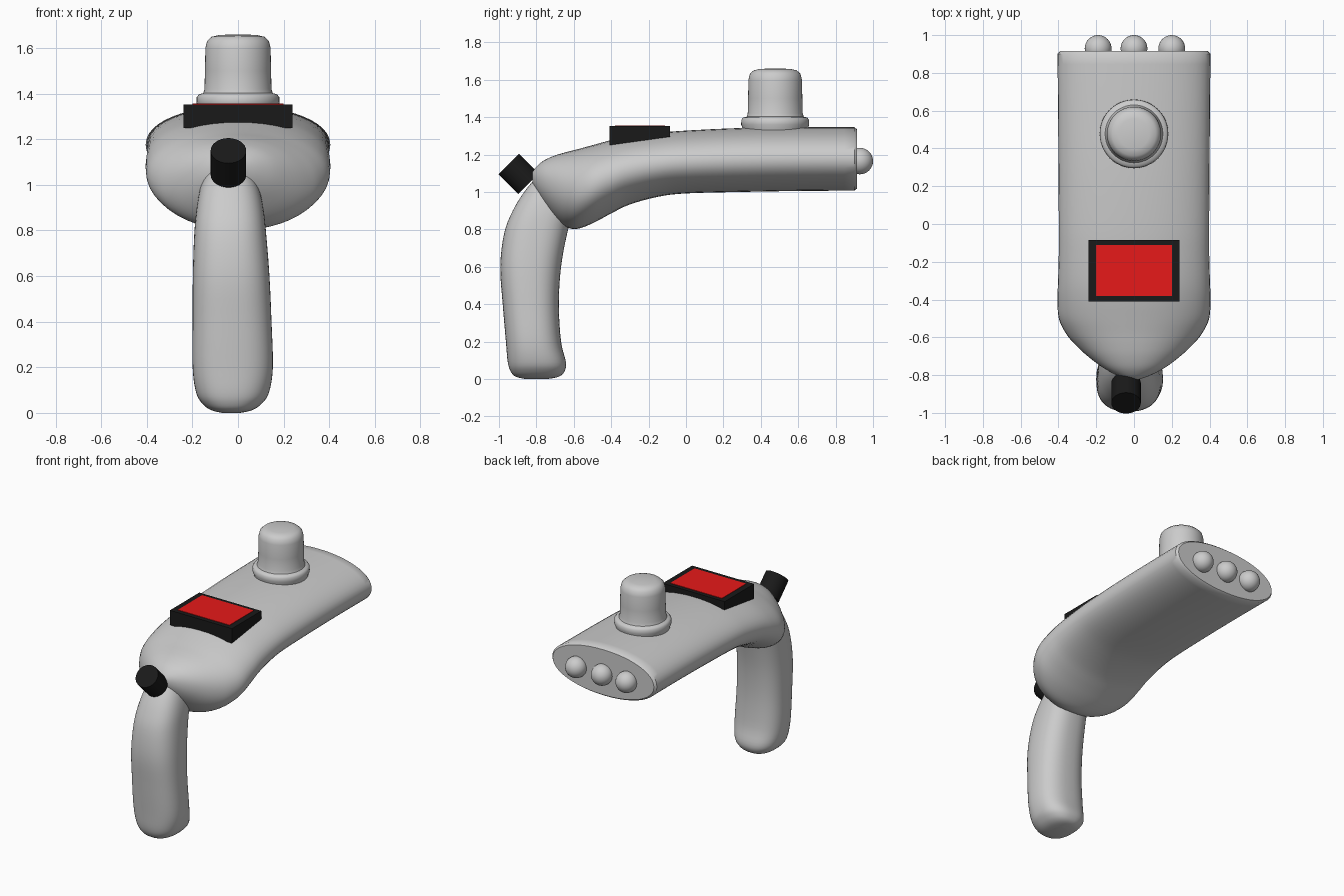
import bpy, bmesh, math
from mathutils import Vector

if "Cube" in bpy.data.objects:
    bpy.data.objects.remove(bpy.data.objects["Cube"])


def material(name, color):
    m = bpy.data.materials.new(name)
    m.diffuse_color = color
    m.use_nodes = True
    m.node_tree.nodes["Principled BSDF"].inputs["Base Color"].default_value = m.diffuse_color
    return m


def finish(name, bm, mat=None, angle=40):
    bmesh.ops.recalc_face_normals(bm, faces=bm.faces)
    me = bpy.data.meshes.new(name)
    bm.to_mesh(me)
    bm.free()
    ob = bpy.data.objects.new(name, me)
    bpy.context.collection.objects.link(ob)
    if mat:
        me.materials.append(mat)
    bpy.ops.object.select_all(action='DESELECT')
    ob.select_set(True)
    bpy.context.view_layer.objects.active = ob
    bpy.ops.object.shade_smooth_by_angle(angle=math.radians(angle))
    return ob


def smooth_rows(rows, steps):
    """Catmull-Rom interpolation of section parameters."""
    out = []
    rows = [Vector(r) for r in rows]
    for i in range(len(rows) - 1):
        a, b = rows[max(i - 1, 0)], rows[i]
        c, d = rows[i + 1], rows[min(i + 2, len(rows) - 1)]
        for k in range(steps):
            t = k / steps
            out.append(0.5 * (2 * b + (c - a) * t + (2 * a - 5 * b + 4 * c - d) * t ** 2
                              + (3 * b - a - 3 * c + d) * t ** 3))
    return out + [rows[-1]]


def loft(name, sections, place, power, n=48):
    """Skin superellipse sections; place(section, u, v) gives a point."""
    bm = bmesh.new()
    rings = []
    for s in sections:
        ring = []
        for k in range(n):
            c, w = math.cos(2 * math.pi * k / n), math.sin(2 * math.pi * k / n)
            u = math.copysign(abs(c) ** (2 / power), c)
            v = math.copysign(abs(w) ** (2 / power), w)
            ring.append(bm.verts.new(place(s, u, v)))
        rings.append(ring)
    for a, b in zip(rings, rings[1:]):
        for k in range(n):
            bm.faces.new((a[k], a[(k + 1) % n], b[(k + 1) % n], b[k]))
    bm.faces.new(rings[0])
    bm.faces.new(rings[-1])
    return finish(name, bm)


def box(name, lo, hi, mat, slope=0):
    bm = bmesh.new()
    bmesh.ops.create_cube(bm, size=1)
    for v in bm.verts:
        v.co = [lo[i] + (v.co[i] + 0.5) * (hi[i] - lo[i]) for i in range(3)]
        if v.co.z < hi[2] - 1e-4 and v.co.y > lo[1] + 1e-4:
            v.co.z += slope
    return finish(name, bm, mat)


black = material("black", (0.01, 0.01, 0.01, 1))
red = material("red", (0.8, 0.01, 0.01, 1))

# Body: sections along y as (y, half width, top z, bottom z)
body = smooth_rows([
    (-0.822, 0.03, 1.105, 1.05), (-0.80, 0.09, 1.135, 1.0), (-0.76, 0.165, 1.168, 0.935),
    (-0.70, 0.245, 1.195, 0.86), (-0.64, 0.31, 1.213, 0.812), (-0.58, 0.36, 1.228, 0.803),
    (-0.50, 0.398, 1.25, 0.832), (-0.40, 0.405, 1.277, 0.885), (-0.30, 0.402, 1.297, 0.933),
    (-0.15, 0.398, 1.315, 0.974), (0.0, 0.398, 1.328, 0.992), (0.3, 0.40, 1.342, 1.0),
    (0.6, 0.402, 1.346, 1.005), (0.9, 0.405, 1.346, 1.007)], 4)
body.append(Vector((0.915, 0.392, 1.334, 1.018)))
loft("body", body, lambda s, u, v: (s[1] * u, s[0], (s[2] + s[3]) / 2 + v * (s[2] - s[3]) / 2), 2.1)

# Handle: sections along z as (z, half width, rear y, front y, centre x)
handle = smooth_rows([
    (0.0, 0.04, -0.86, -0.74, -0.03), (0.012, 0.09, -0.91, -0.68, -0.028),
    (0.04, 0.13, -0.937, -0.65, -0.026), (0.09, 0.16, -0.953, -0.642, -0.024),
    (0.2, 0.176, -0.963, -0.668, -0.023), (0.4, 0.173, -0.98, -0.68, -0.026),
    (0.6, 0.168, -0.993, -0.668, -0.03), (0.78, 0.158, -0.972, -0.635, -0.034),
    (0.9, 0.146, -0.926, -0.60, -0.035), (1.0, 0.125, -0.865, -0.57, -0.037),
    (1.08, 0.09, -0.80, -0.56, -0.038)], 4)
loft("handle", handle, lambda s, u, v: (s[4] + s[1] * u, (s[2] + s[3]) / 2 + v * (s[3] - s[2]) / 2, s[0]), 2.5)

# Turned canister on top
profile = [(0, 1.66), (0.08, 1.658), (0.115, 1.65), (0.135, 1.632), (0.143, 1.6), (0.145, 1.5),
           (0.147, 1.42), (0.153, 1.402), (0.172, 1.397), (0.181, 1.385), (0.182, 1.36),
           (0.174, 1.34), (0.165, 1.28)]
bm = bmesh.new()
pts = [bm.verts.new((r, 0.477, z)) for r, z in profile]
edges = [bm.edges.new(p) for p in zip(pts, pts[1:])]
bmesh.ops.spin(bm, geom=pts + edges, cent=(0, 0.477, 0), axis=(0, 0, 1), angle=2 * math.pi, steps=48)
bmesh.ops.remove_doubles(bm, verts=bm.verts, dist=1e-4)
finish("canister", bm, angle=50)

# Three bulbs on the far end
for i, x in enumerate((-0.19, 0.0, 0.2)):
    bm = bmesh.new()
    bmesh.ops.create_uvsphere(bm, u_segments=32, v_segments=16, radius=0.071)
    bmesh.ops.translate(bm, verts=bm.verts, vec=(x, 0.929, 1.165))
    finish(f"bulb_{i + 1}", bm)

# Display: frame with underside following the body, plus red screen
box("display_frame", (-0.24, -0.41, 1.25), (0.24, -0.085, 1.353), black, slope=0.045)
box("display_screen", (-0.2, -0.38, 1.33), (0.2, -0.112, 1.356), red)

# Tilted thumb knob
bm = bmesh.new()
bmesh.ops.create_cone(bm, cap_ends=True, segments=32, radius1=0.078, radius2=0.078, depth=0.15)
knob = finish("thumb_knob", bm, black)
knob.location = (-0.042, -0.895, 1.097)
knob.rotation_euler = (math.radians(45), 0, 0)
